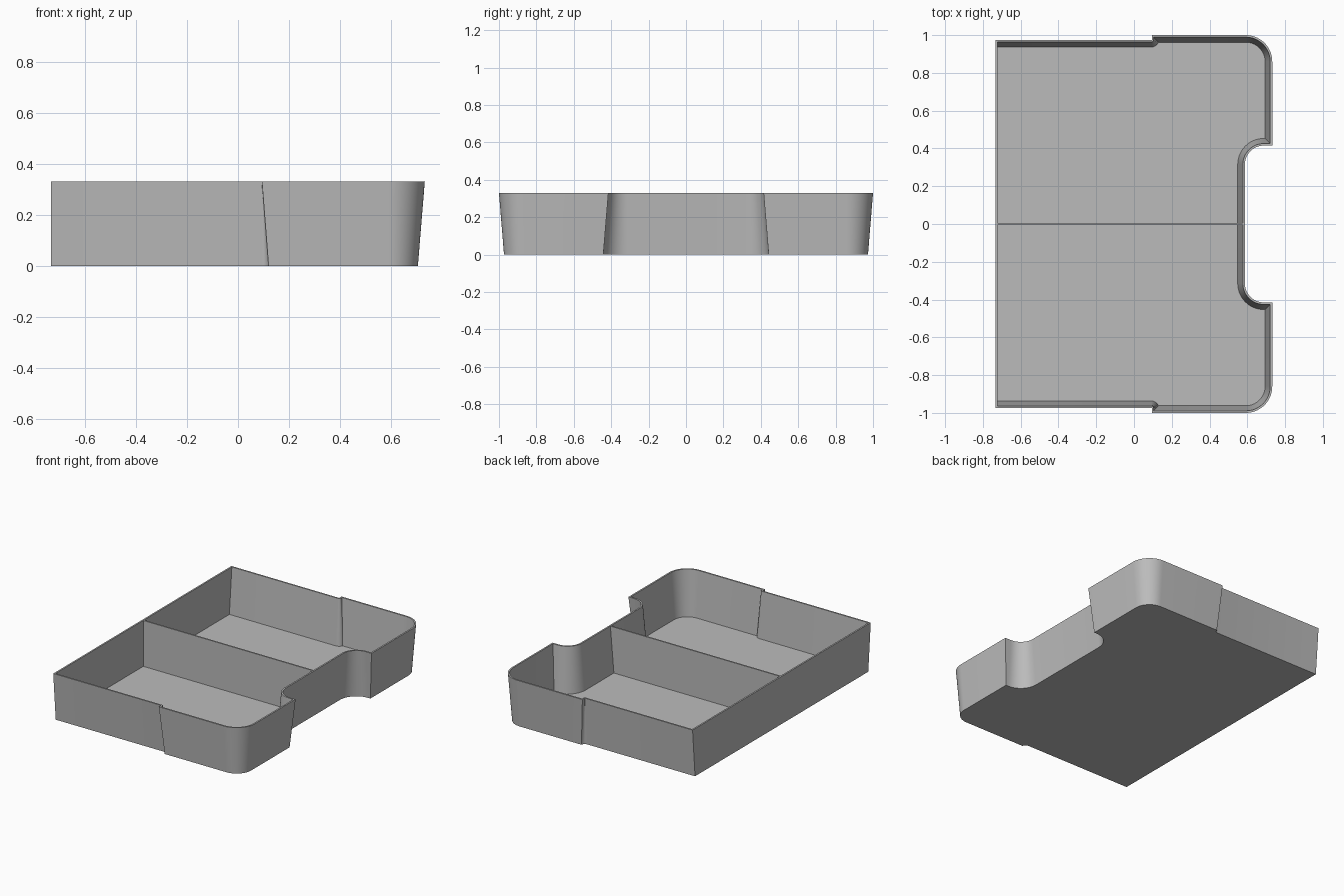
import bpy, bmesh
from math import sin, cos, asin, radians, pi

cube = bpy.data.objects.get("Cube")
if cube:
    bpy.data.objects.remove(cube, do_unlink=True)

HEIGHT, WALL, DRAFT, FLOOR = 0.33, 0.011, 0.027, 0.012
BACK, FRONT = -0.733, 0.732        # ends along x
NARROW, WIDE, STEP = 0.975, 1.0, 0.093
NOTCH_X, NOTCH_Y = 0.587, 0.415

grey = bpy.data.materials.new("plain grey")
grey.use_nodes = True
colour = (0.5, 0.5, 0.5, 1)
grey.diffuse_color = colour
grey.node_tree.nodes["Principled BSDF"].inputs["Base Color"].default_value = colour


def arc(cx, cy, r, start, end, n=14):
    return [(cx + r * cos(start + (end - start) * i / n),
             cy + r * sin(start + (end - start) * i / n)) for i in range(n + 1)]


def outline(d, back):
    """Tray outline inset by d, its back edge at x = back."""
    r = max(d, 0.001)
    bend = min(0, asin(max(-1, (WIDE - NARROW - d) / r))) if d > WIDE - NARROW else 0
    half = [(back, NARROW - d)]
    # small step in the side wall
    half += arc(STEP, NARROW, r, -pi / 2, bend, 6)
    half.append((STEP + r * cos(bend), WIDE - d))
    # rounded outer corner
    half += arc(FRONT - 0.14, WIDE - 0.14, 0.14 - d, pi / 2, 0)
    half.append((FRONT - d, NOTCH_Y + d))
    # rounded notch corner
    half += arc(NOTCH_X + 0.1, NOTCH_Y - 0.1, 0.1 + d, pi / 2, pi)
    return half + [(x, -y) for x, y in reversed(half)]


def finish(name, bm):
    bmesh.ops.remove_doubles(bm, verts=bm.verts, dist=0.00005)
    bmesh.ops.recalc_face_normals(bm, faces=bm.faces)
    mesh = bpy.data.meshes.new(name)
    bm.to_mesh(mesh)
    bm.free()
    mesh.materials.append(grey)
    obj = bpy.data.objects.new(name, mesh)
    bpy.context.collection.objects.link(obj)
    bpy.ops.object.select_all(action="DESELECT")
    obj.select_set(True)
    bpy.context.view_layer.objects.active = obj
    bpy.ops.object.shade_smooth_by_angle(angle=radians(25))
    return obj


# Tray shell: lofted outer wall, rim, inner wall, closed by two floors
bm = bmesh.new()
sections = [(DRAFT, BACK, 0), (0, BACK, HEIGHT),
            (WALL, BACK + WALL, HEIGHT), (DRAFT + WALL, BACK + WALL, FLOOR)]
rings = [[bm.verts.new((x, y, z)) for x, y in outline(d, back)]
         for d, back, z in sections]
for low, high in zip(rings, rings[1:]):
    for i in range(len(low)):
        j = (i + 1) % len(low)
        bm.faces.new((low[i], low[j], high[j], high[i]))
bm.faces.new(rings[0])
bm.faces.new(rings[-1])
finish("tray_shell", bm)

# Thin divider along the middle, its front end leaning with the wall
bm = bmesh.new()
bmesh.ops.create_cube(bm, size=1)
for v in bm.verts:
    top = v.co.z > 0
    end = NOTCH_X - WALL / 2 - (0 if top else DRAFT)
    v.co = (end if v.co.x > 0 else BACK + WALL / 2,
            0.005 if v.co.y > 0 else -0.005,
            HEIGHT - 0.0005 if top else FLOOR / 2)
finish("divider", bm)
